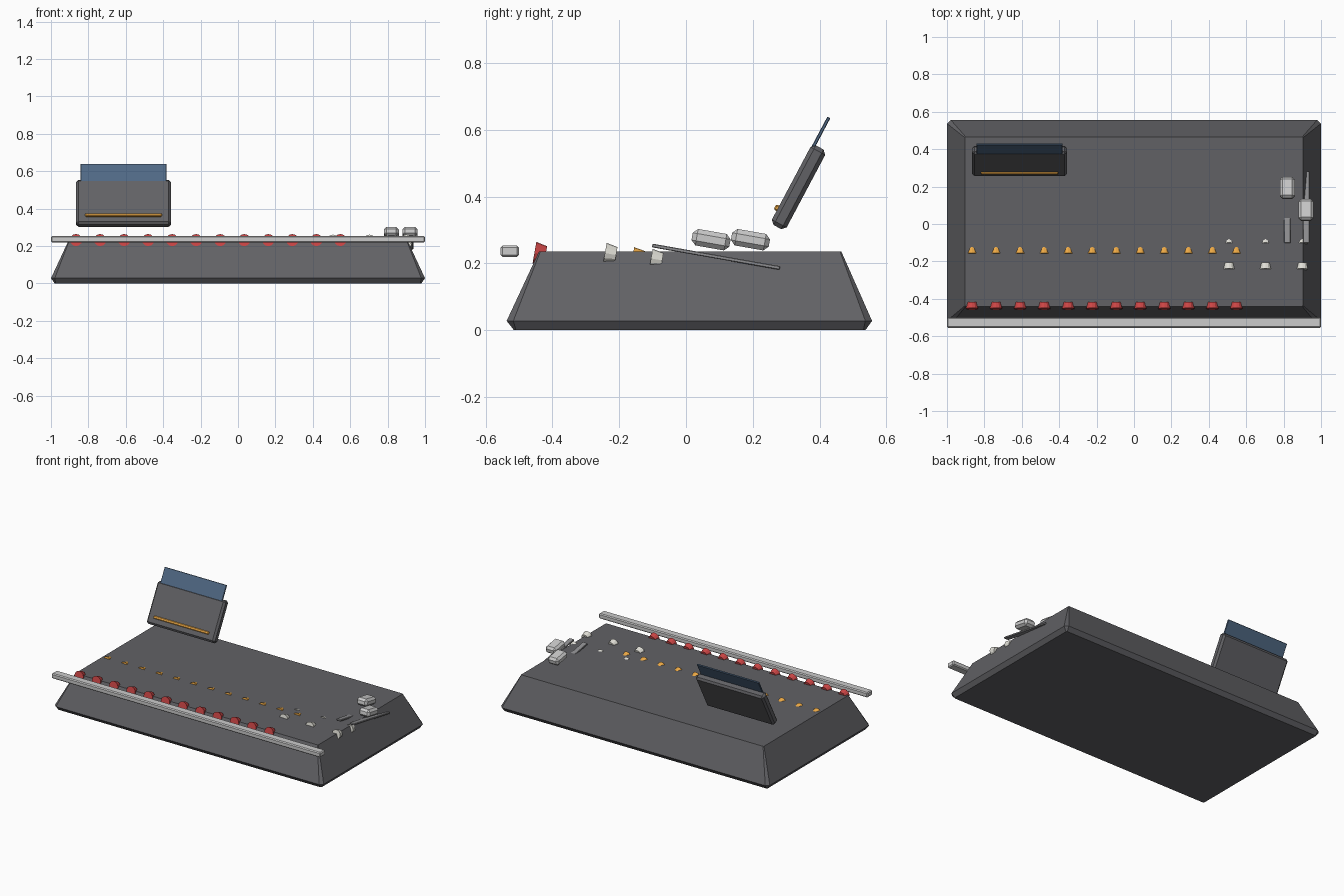
import bpy, bmesh, math
from mathutils import Matrix

if "Cube" in bpy.data.objects:
    bpy.data.objects.remove(bpy.data.objects["Cube"])

def mat(name, rgb):
    m = bpy.data.materials.new(name)
    m.diffuse_color = (*rgb, 1)
    m.use_nodes = True
    m.node_tree.nodes["Principled BSDF"].inputs["Base Color"].default_value = m.diffuse_color
    return m

DARK = mat("dark_grey", (0.12, 0.12, 0.13))
LIGHT = mat("light_grey", (0.6, 0.61, 0.63))
MID = mat("mid_grey", (0.28, 0.28, 0.29))
WHITE = mat("off_white", (0.75, 0.74, 0.68))
RED = mat("red", (0.6, 0.06, 0.06))
AMBER = mat("amber", (0.85, 0.4, 0.06))
BLUE = mat("blue_glass", (0.08, 0.14, 0.23))
TILT = math.radians(-10)    # control plane falls towards the back
LEAN = math.radians(-28)    # screen leans back

def finish(name, bm, material, matrix=Matrix()):
    bmesh.ops.recalc_face_normals(bm, faces=bm.faces)
    me = bpy.data.meshes.new(name)
    bm.to_mesh(me)
    bm.free()
    ob = bpy.data.objects.new(name, me)
    bpy.context.collection.objects.link(ob)
    me.materials.append(material)
    ob.matrix_world = matrix
    return ob

def box(name, size, material, matrix, bevel=0.0):
    bm = bmesh.new()
    bmesh.ops.create_cube(bm, size=1)
    bmesh.ops.scale(bm, vec=size, verts=bm.verts)
    if bevel:
        bmesh.ops.bevel(bm, geom=bm.edges[:], offset=bevel, segments=1, affect='EDGES')
    return finish(name, bm, material, matrix)

def place(x, y, z, rx=0.0):
    return Matrix.Translation((x, y, z)) @ Matrix.Rotation(rx, 4, 'X')

# Console body: stacked rings with chamfered corners
bm = bmesh.new()
rings = []
for z, hx, y0, y1, c in [(0, 0.98, -0.515, 0.537, 0.006),
                         (0.028, 1.0, -0.537, 0.557, 0.02),
                         (0.236, 0.903, -0.44, 0.465, 0.004)]:
    pts = [(-hx + c, y0), (hx - c, y0), (hx, y0 + c), (hx, y1 - c),
           (hx - c, y1), (-hx + c, y1), (-hx, y1 - c), (-hx, y0 + c)]
    rings.append([bm.verts.new((x, y, z)) for x, y in pts])
for a, b in zip(rings, rings[1:]):
    for i in range(8):
        j = (i + 1) % 8
        bm.faces.new((a[i], a[j], b[j], b[i]))
bm.faces.new(rings[0])
bm.faces.new(rings[-1])
finish("console_body", bm, DARK)

# Front hand rail
box("front_rail", (2.0, 0.055, 0.034), LIGHT, place(0, -0.5275, 0.2365), 0.006)

# Knobs: short tapered discs facing the front
def knob(name, x, y, z, r, material):
    bm = bmesh.new()
    bmesh.ops.create_cone(bm, cap_ends=True, segments=12, radius1=r,
                          radius2=r * 0.78, depth=0.034)
    finish(name, bm, material, place(x, y, z, math.radians(-90) + TILT))

for i in range(12):
    x = -0.866 + i * 0.1285
    knob(f"red_knob_{i + 1}", x, -0.437, 0.229, 0.033, RED)
    knob(f"amber_knob_{i + 1}", x, -0.143, 0.219, 0.027, AMBER)
for i, x in enumerate((0.508, 0.703, 0.9)):
    knob(f"white_front_knob_{i + 1}", x, -0.226, 0.228, 0.031, WHITE)
    knob(f"white_back_knob_{i + 1}", x, -0.088, 0.212, 0.029, WHITE)

# Fader tracks and caps
for i, (x, cap_y) in enumerate(((0.82, 0.193), (0.92, 0.075))):
    box(f"fader_track_{i + 1}", (0.034, 0.388, 0.011), MID,
        place(x, 0.09, 0.22, TILT), 0.002)
    box(f"fader_cap_{i + 1}", (0.08, 0.115, 0.05), LIGHT,
        place(x, cap_y, 0.271, TILT), 0.014)

# Leaning screen: housing, glass panel and light strip
base = place(-0.612, 0.337, 0.428, LEAN)
box("screen_housing", (0.506, 0.05, 0.27), DARK, base, 0.012)
box("screen_glass", (0.46, 0.01, 0.22), BLUE,
    base @ Matrix.Translation((0, -0.018, 0.117)), 0.002)
box("screen_light_strip", (0.41, 0.018, 0.018), AMBER,
    base @ Matrix.Translation((0, -0.026, -0.085)), 0.004)
